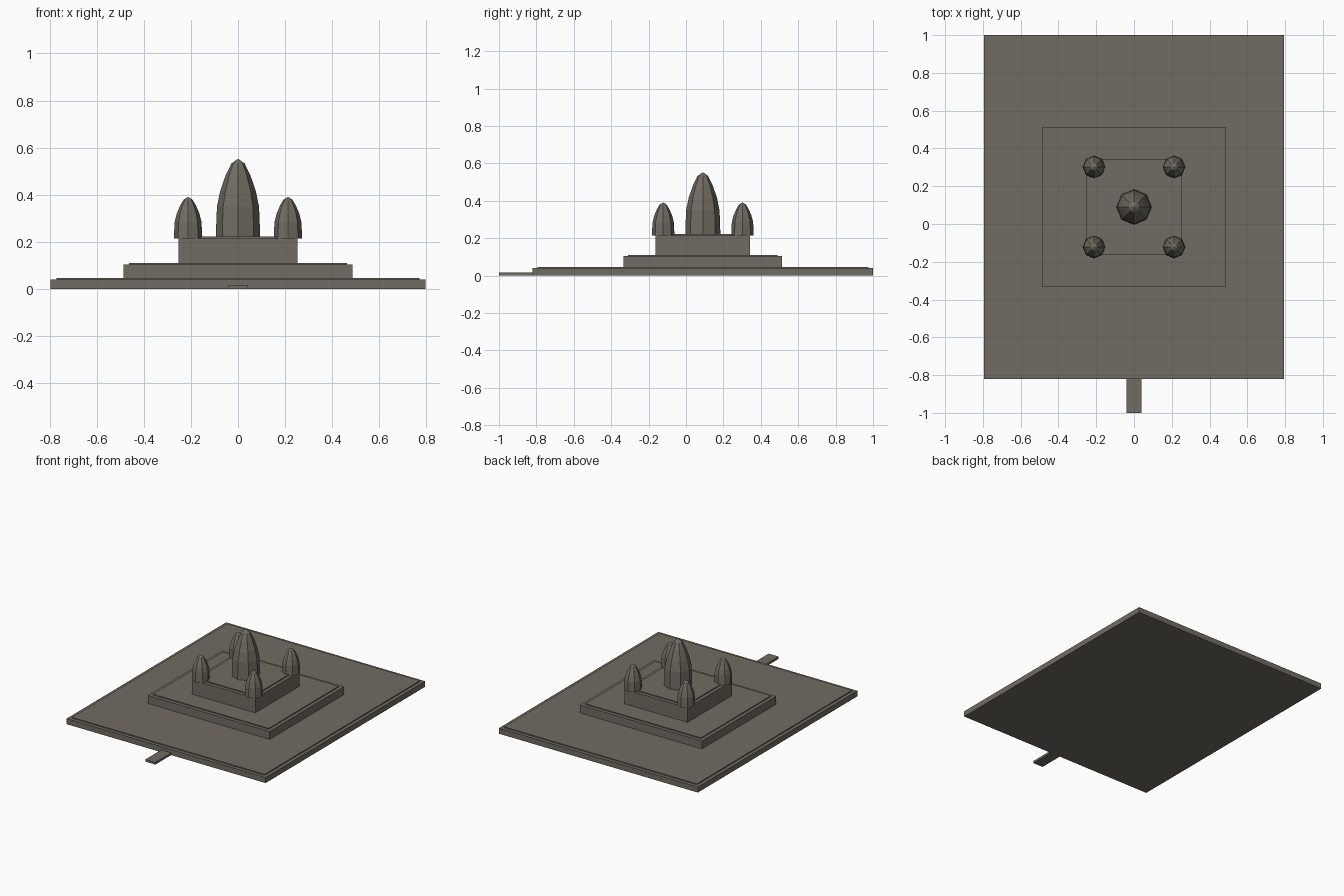
import bpy, bmesh, math

if "Cube" in bpy.data.objects:
    bpy.data.objects.remove(bpy.data.objects["Cube"])

CY = 0.09  # centre of the temple in y

stone = bpy.data.materials.new("weathered_stone")
stone.diffuse_color = (0.165, 0.15, 0.122, 1)
stone.use_nodes = True
stone.node_tree.nodes["Principled BSDF"].inputs["Base Color"].default_value = stone.diffuse_color


def finish(name, bm):
    me = bpy.data.meshes.new(name)
    bm.normal_update()
    bm.to_mesh(me)
    bm.free()
    me.materials.append(stone)
    ob = bpy.data.objects.new(name, me)
    bpy.context.collection.objects.link(ob)
    return ob


def box(name, hx, y0, y1, z0, z1):
    bm = bmesh.new()
    bmesh.ops.create_cube(bm, size=1)
    for v in bm.verts:
        v.co = (v.co.x * 2 * hx, (y0 + y1) / 2 + v.co.y * (y1 - y0), (z0 + z1) / 2 + v.co.z * (z1 - z0))
    return finish(name, bm)


def tower(name, x, y, z, r, h, sides=8):
    # lotus bud: relative (radius, height) rings ending in a point
    profile = [(1.0, 0), (0.98, 0.2), (0.95, 0.4), (0.8, 0.6), (0.55, 0.8), (0.3, 0.94)]
    bm = bmesh.new()
    rings = [[bm.verts.new((x + r * pr * math.cos(2 * math.pi * i / sides),
                            y + r * pr * math.sin(2 * math.pi * i / sides), z + h * pz))
              for i in range(sides)] for pr, pz in profile]
    tip = bm.verts.new((x, y, z + h))
    for i in range(sides):
        j = (i + 1) % sides
        for a, b in zip(rings, rings[1:]):
            bm.faces.new((a[i], a[j], b[j], b[i]))
        bm.faces.new((rings[-1][i], rings[-1][j], tip))
    bm.faces.new(rings[0][::-1])
    return finish(name, bm)


# stepped terraces, each with a thin inset cap
for name, hx, hy, z0, z1 in (("lower_terrace", 0.795, 0.91, 0, 0.04),
                             ("middle_terrace", 0.487, 0.424, 0.04, 0.104),
                             ("upper_terrace", 0.253, 0.253, 0.104, 0.215)):
    box(name, hx, CY - hy, CY + hy, z0, z1)
    box(name + "_cap", hx - 0.025, CY - hy + 0.025, CY + hy - 0.025, z1, z1 + 0.007)

# entrance causeway
box("causeway", 0.04, -1.0, -0.82, 0, 0.016)

# central tower and four corner towers
tower("central_tower", 0, CY, 0.215, 0.094, 0.338)
for sx in (-1, 1):
    for sy in (-1, 1):
        tower("corner_tower", sx * 0.212, CY + sy * 0.212, 0.215, 0.06, 0.176)
